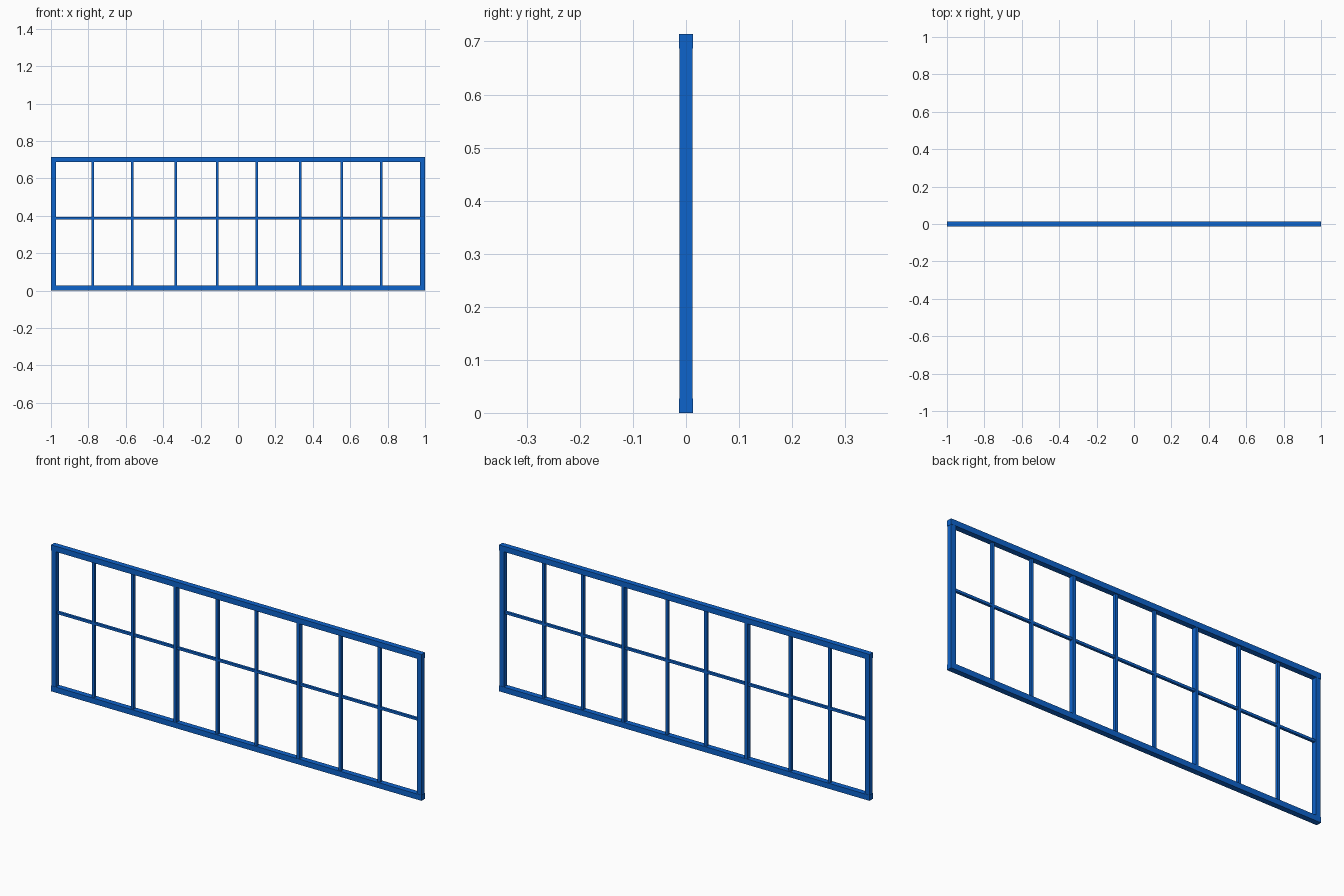
import bpy

cube = bpy.data.objects.get("Cube")
if cube:
    bpy.data.objects.remove(cube, do_unlink=True)

blue = bpy.data.materials.new("blue_paint")
blue.use_nodes = True
colour = (0.004, 0.125, 0.6, 1)
blue.diffuse_color = colour
blue.node_tree.nodes["Principled BSDF"].inputs["Base Color"].default_value = colour

HEIGHT = 0.714
RAIL = 0.027
POST = 0.025


def bar(name, x, z, size):
    """Square-cut bar centred on the panel plane."""
    bpy.ops.mesh.primitive_cube_add(size=1, location=(x, 0, z))
    obj = bpy.context.object
    obj.name = name
    obj.scale = size
    bpy.ops.object.transform_apply(location=False, rotation=False, scale=True)
    obj.data.materials.append(blue)


# Outer frame
bar("bottom_rail", 0, RAIL / 2, (2, RAIL, RAIL))
bar("top_rail", 0, HEIGHT - RAIL / 2, (2, RAIL, RAIL))
inner = HEIGHT - 2 * RAIL
for side, name in ((-1, "right_post"), (1, "left_post")):
    bar(name, side * (0.999 - POST / 2), HEIGHT / 2, (POST, POST, inner))

# Upright bars, the two at the third points being heavier
for i, x in enumerate((-0.777, -0.565, -0.332, -0.11, 0.1, 0.332, 0.555, 0.766)):
    heavy = i in (2, 5)
    depth = 0.024 if heavy else 0.014
    bar(f"upright_{i + 1}", x, HEIGHT / 2, (0.014, depth, inner))

# Middle crossbar between the end posts
bar("middle_crossbar", 0, 0.387, (2 - 2 * POST, 0.012, 0.012))
